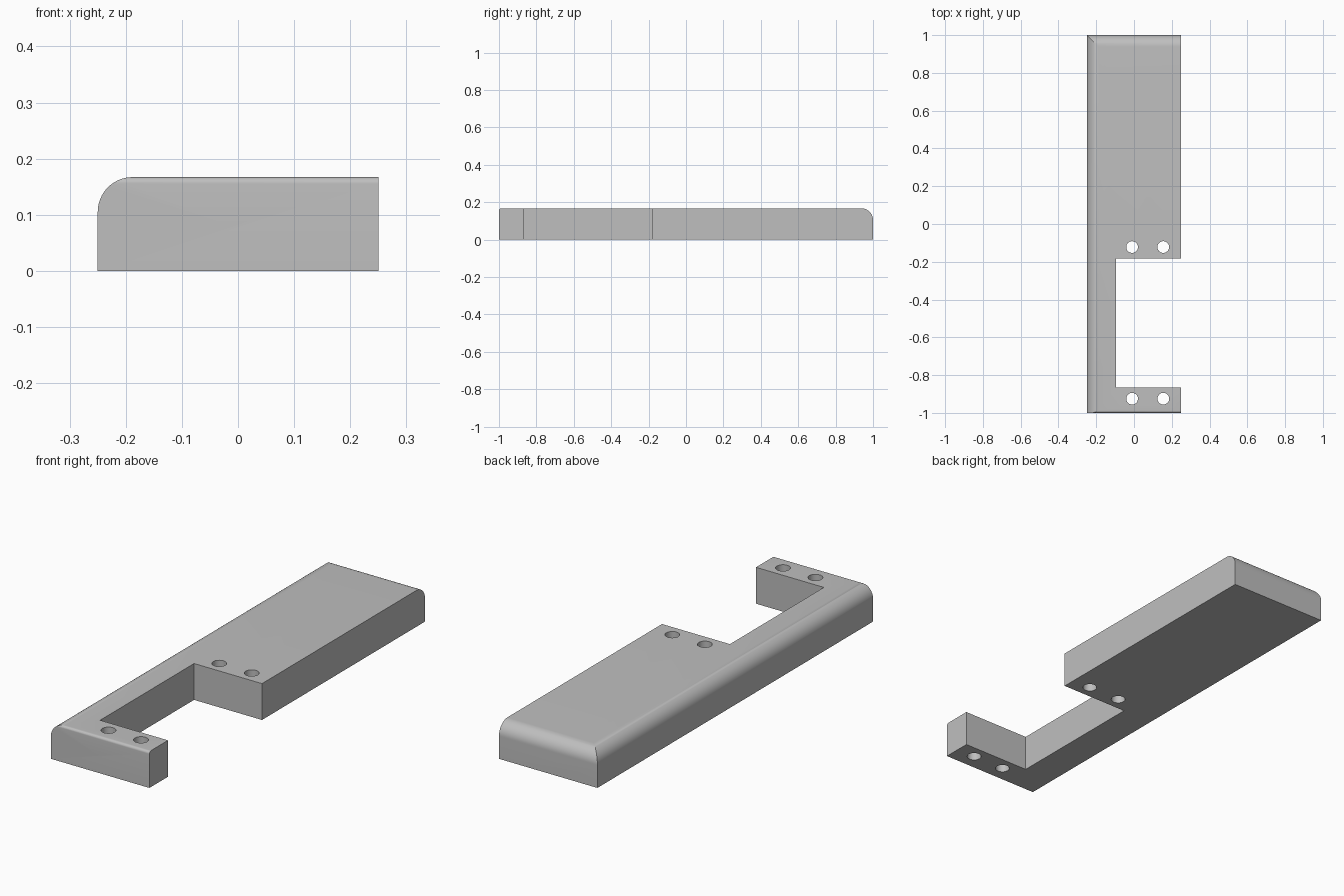
import bpy
import bmesh
import math
from mathutils import Vector

cube = bpy.data.objects.get("Cube")
if cube:
    bpy.data.objects.remove(cube, do_unlink=True)

X, Y, H = 0.25, 1.0, 0.167      # half width, half length, height
R_BIG, R_SMALL = 0.062, 0.012   # edge roundings

grey = bpy.data.materials.new("plain grey")
grey.use_nodes = True
colour = (0.52, 0.52, 0.52, 1)
grey.diffuse_color = colour
grey.node_tree.nodes["Principled BSDF"].inputs["Base Color"].default_value = colour


def arc(cx, cz, r, start, end, steps=16):
    """Points along a circular arc, angles in degrees."""
    angles = [math.radians(start + (end - start) * i / steps) for i in range(steps + 1)]
    return [(cx + r * math.cos(a), cz + r * math.sin(a)) for a in angles]


def prism(name, points, direction):
    """Extrude a closed outline of 3D points along a direction."""
    bm = bmesh.new()
    face = bm.faces.new([bm.verts.new(p) for p in points])
    grown = bmesh.ops.extrude_face_region(bm, geom=[face])["geom"]
    verts = [v for v in grown if isinstance(v, bmesh.types.BMVert)]
    bmesh.ops.translate(bm, verts=verts, vec=Vector(direction))
    bmesh.ops.recalc_face_normals(bm, faces=bm.faces)
    mesh = bpy.data.meshes.new(name)
    bm.to_mesh(mesh)
    bm.free()
    mesh.materials.append(grey)
    obj = bpy.data.objects.new(name, mesh)
    bpy.context.collection.objects.link(obj)
    return obj


def combine(target, tool, operation):
    """Apply a boolean and discard the tool."""
    tool.hide_render = True
    mod = target.modifiers.new("cut", "BOOLEAN")
    mod.operation, mod.solver, mod.object = operation, "EXACT", tool
    bpy.context.view_layer.objects.active = target
    bpy.ops.object.modifier_apply(modifier=mod.name)
    bpy.data.objects.remove(tool, do_unlink=True)


# Bar with one long edge rounded
cross = [(X, 0), (X, H)] + arc(R_BIG - X, H - R_BIG, R_BIG, 90, 180) + [(-X, 0)]
body = prism("bracket_body", [(x, -Y, z) for x, z in cross], (0, 2 * Y, 0))

# Both ends rounded by intersecting with the side profile
side = ([(-Y, 0), (Y, 0)] + arc(Y - R_BIG, H - R_BIG, R_BIG, 0, 90)
        + arc(R_SMALL - Y, H - R_SMALL, R_SMALL, 90, 180, 8))
combine(body, prism("end_profile", [(-0.5, y, z) for y, z in side], (1, 0, 0)), "INTERSECT")

# Rectangular notch
notch = [(-0.095, -0.865), (0.5, -0.865), (0.5, -0.183), (-0.095, -0.183)]
combine(body, prism("notch_cutter", [(x, y, -0.1) for x, y in notch], (0, 0, 0.5)), "DIFFERENCE")

# Screw holes on either side of the notch
for y in (-0.925, -0.122):
    for x in (-0.01, 0.155):
        ring = arc(x, y, 0.031, 0, 360, 32)[:-1]
        hole = prism("hole_cutter", [(px, py, -0.1) for px, py in ring], (0, 0, 0.5))
        combine(body, hole, "DIFFERENCE")

bpy.ops.object.select_all(action="DESELECT")
body.select_set(True)
bpy.context.view_layer.objects.active = body
bpy.ops.object.shade_smooth_by_angle(angle=math.radians(25))
